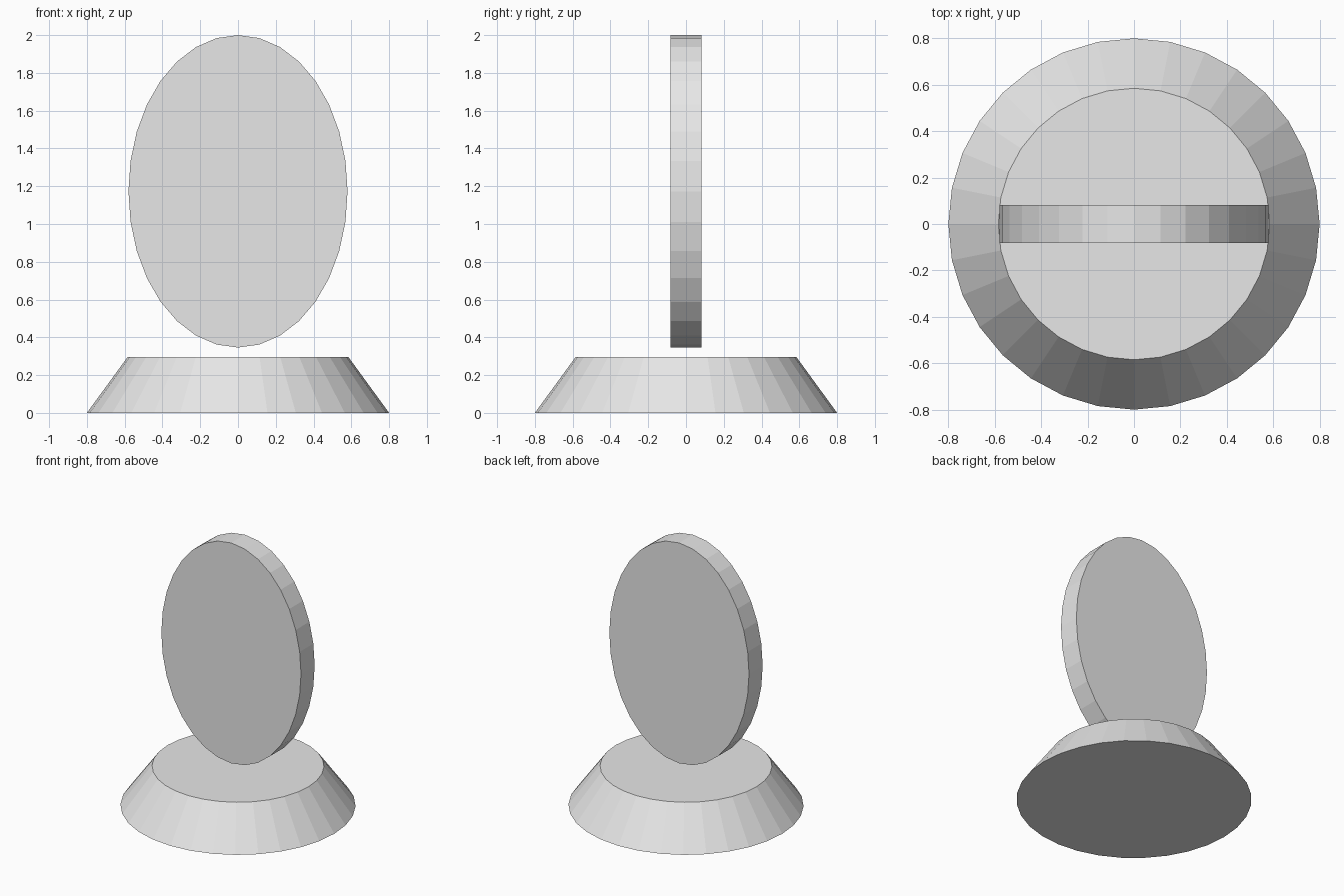
import bpy
import math

default_cube = bpy.data.objects.get("Cube")
if default_cube:
    bpy.data.objects.remove(default_cube, do_unlink=True)

SIDES = 32

# Single plain material
GREY = (0.8, 0.8, 0.8, 1.0)
grey = bpy.data.materials.new("light_grey")
grey.use_nodes = True
grey.diffuse_color = GREY
grey.node_tree.nodes["Principled BSDF"].inputs["Base Color"].default_value = GREY


def finish(name):
    obj = bpy.context.object
    obj.name = obj.data.name = name
    obj.data.materials.append(grey)
    bpy.ops.object.shade_flat()
    return obj


# Tapered round base
BASE_HEIGHT = 0.295
bpy.ops.mesh.primitive_cone_add(vertices=SIDES, radius1=0.8, radius2=0.585,
                                depth=BASE_HEIGHT, location=(0, 0, BASE_HEIGHT / 2))
finish("base")

# Upright oval disc floating just above the base
DISC_BOTTOM, DISC_TOP = 0.346, 2.0
bpy.ops.mesh.primitive_cylinder_add(vertices=SIDES, radius=1, depth=0.162,
                                    location=(0, 0, (DISC_BOTTOM + DISC_TOP) / 2),
                                    rotation=(math.radians(90), 0, 0))
disc = finish("oval_disc")
disc.scale = (0.58, (DISC_TOP - DISC_BOTTOM) / 2, 1)
bpy.ops.object.transform_apply(location=False, rotation=True, scale=True)
